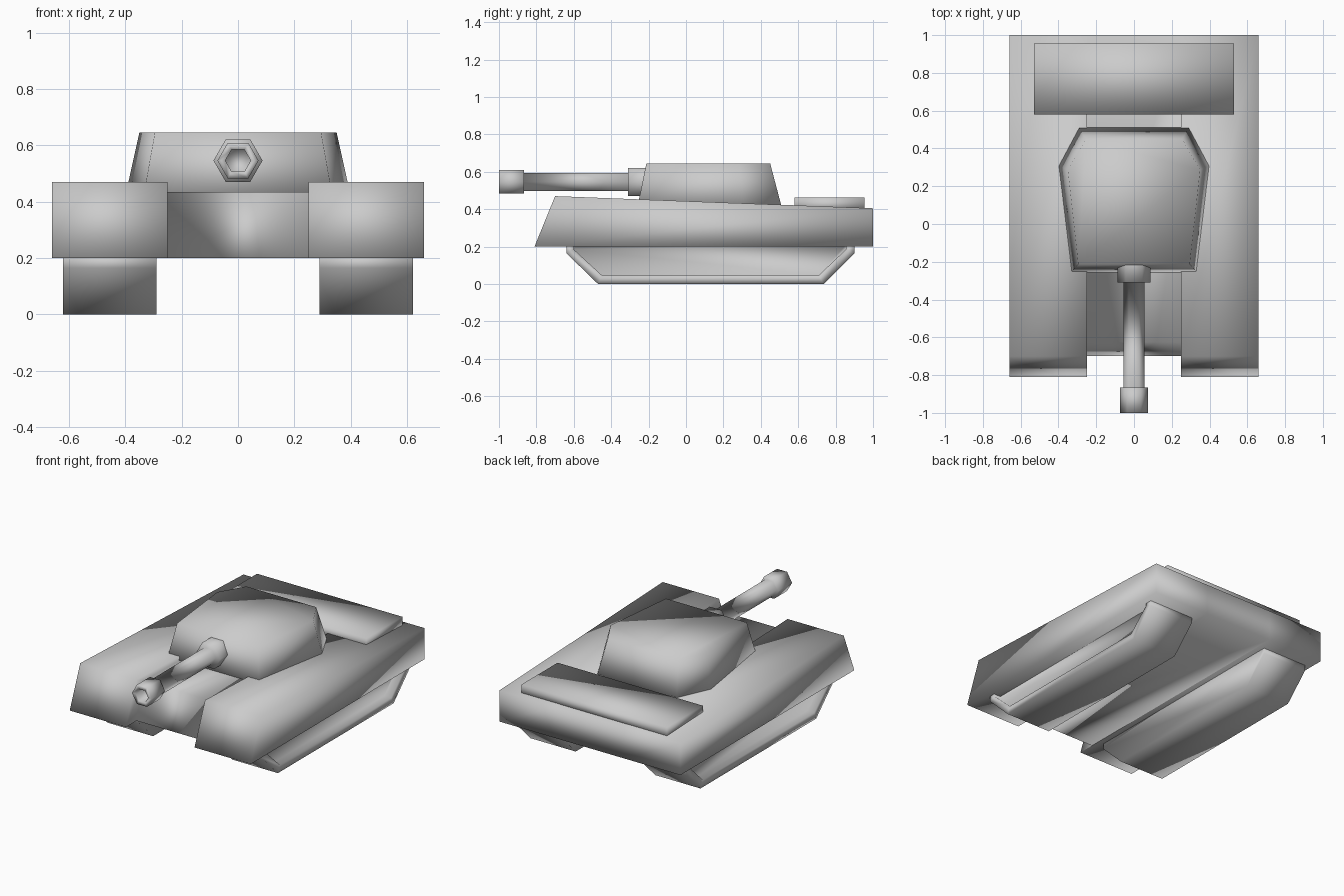
import bpy, bmesh
from math import cos, sin, tau

if "Cube" in bpy.data.objects:
    bpy.data.objects.remove(bpy.data.objects["Cube"])


def loft(name, rings):
    """Skin a list of equal-length point rings and cap both ends."""
    bm = bmesh.new()
    rows = [[bm.verts.new(p) for p in ring] for ring in rings]
    n = len(rows[0])
    for a, b in zip(rows, rows[1:]):
        for i in range(n):
            j = (i + 1) % n
            bm.faces.new((a[i], a[j], b[j], b[i]))
    bm.faces.new(rows[0])
    bm.faces.new(rows[-1])
    bmesh.ops.remove_doubles(bm, verts=bm.verts, dist=1e-5)
    bmesh.ops.recalc_face_normals(bm, faces=bm.faces)
    mesh = bpy.data.meshes.new(name)
    bm.to_mesh(mesh)
    bm.free()
    for poly in mesh.polygons:
        poly.use_smooth = True
    obj = bpy.data.objects.new(name, mesh)
    bpy.context.collection.objects.link(obj)
    return obj


def at_x(x, profile):
    return [(x, y, z) for y, z in profile]


def at_z(z, half):
    """Closed outline from its right half, mirrored over x = 0."""
    return [(x, y, z) for x, y in half] + [(-x, y, z) for x, y in reversed(half)]


# Hull: long side sponsons with a lower, shorter centre section
side = [(-0.81, 0.2), (-0.70, 0.47), (1.0, 0.405), (1.0, 0.2)]
centre = [(-0.70, 0.2), (-0.625, 0.435), (1.0, 0.405), (1.0, 0.2)]
loft("hull", [at_x(-0.66, side), at_x(-0.25, side), at_x(-0.25, centre),
              at_x(0.25, centre), at_x(0.25, side), at_x(0.66, side)])

# Tracks: rim around a recessed outer face
outer = [(-0.64, 0.21), (-0.64, 0.165), (-0.47, 0.0),
         (0.735, 0.0), (0.90, 0.165), (0.90, 0.21)]
inset = [(-0.60, 0.21), (-0.60, 0.185), (-0.45, 0.047),
         (0.71, 0.047), (0.855, 0.185), (0.855, 0.21)]
for label, s in (("left", -1), ("right", 1)):
    loft(label + "_track", [at_x(s * 0.29, outer), at_x(s * 0.62, outer),
                            at_x(s * 0.62, inset), at_x(s * 0.57, inset)])

# Engine deck
deck = [(0.53, 0.58), (0.53, 0.955)]
loft("engine_deck", [at_z(0.39, deck), at_z(0.462, deck)])

# Turret
loft("turret", [at_z(0.41, [(0.337, -0.26), (0.402, 0.31), (0.292, 0.512)]),
                at_z(0.645, [(0.295, -0.212), (0.35, 0.285), (0.255, 0.45)])])

# Gun: hexagonal bore, muzzle, barrel and mantlet
steps = [(0.045, -0.90), (0.045, -1.0), (0.073, -1.0), (0.073, -0.865),
         (0.055, -0.865), (0.055, -0.31), (0.087, -0.31), (0.087, -0.12)]
loft("gun", [[(r * cos(tau * i / 6), y, 0.546 + r * sin(tau * i / 6))
              for i in range(6)] for r, y in steps])
